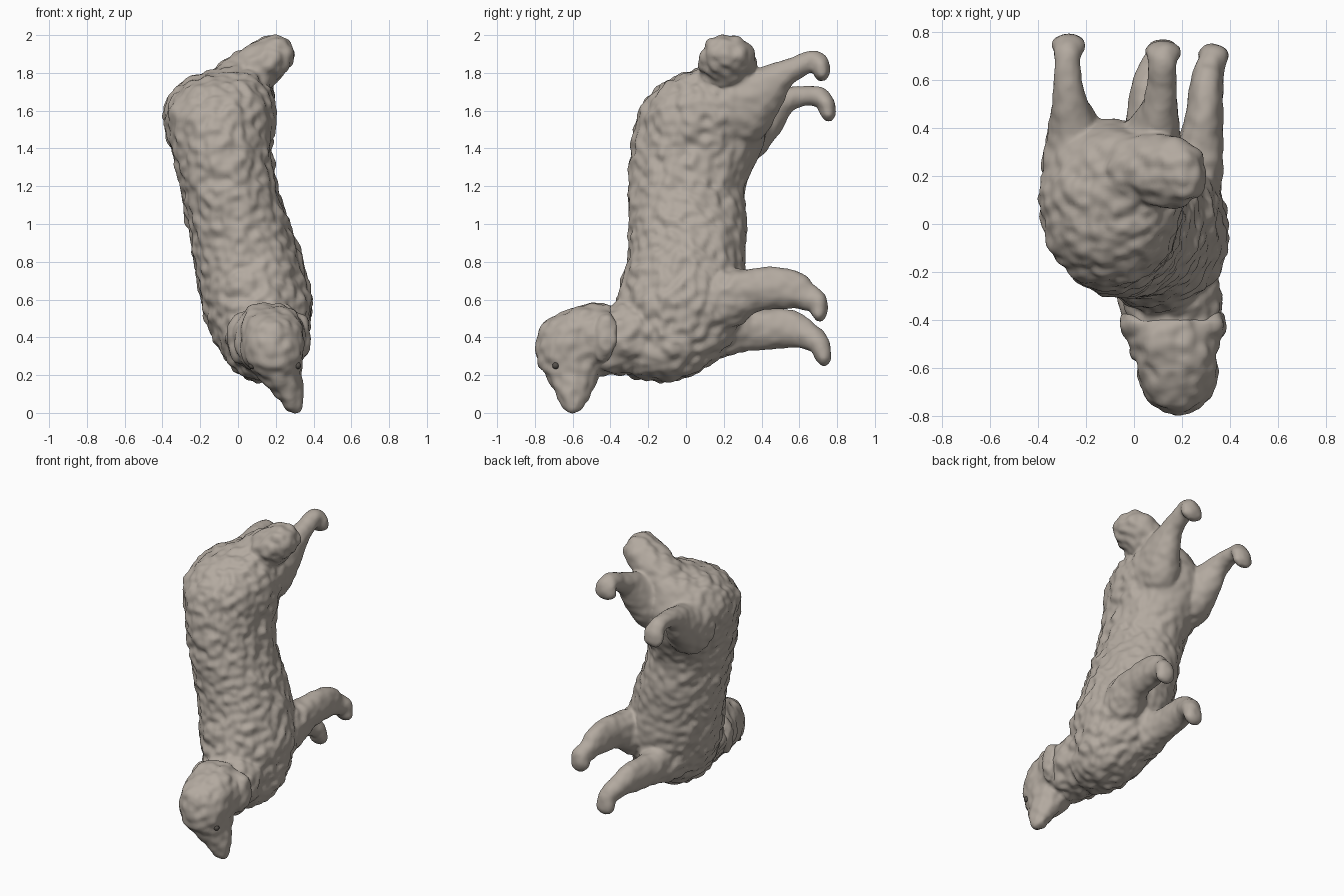
import bpy, bmesh, math
from mathutils import Vector, noise


def material(name, rgb):
    m = bpy.data.materials.new(name)
    m.diffuse_color = (*rgb, 1)
    return m


WOOL = material("wool", (0.45, 0.40, 0.35))
DARK = material("dark", (0.09, 0.08, 0.07))


def spline(rows, t):
    """Catmull-Rom point on rows of numbers, t in 0..len-1."""
    i = min(int(t), len(rows) - 2)
    u = t - i
    p0, p1, p2, p3 = (rows[max(0, min(len(rows) - 1, i + k))] for k in (-1, 0, 1, 2))
    return [0.5 * (2 * b + (c - a) * u + (2 * a - 5 * b + 4 * c - d) * u * u
                   + (3 * b - a - 3 * c + d) * u ** 3)
            for a, b, c, d in zip(p0, p1, p2, p3)]


def tube(bm, rows, axis=None, sides=48, steps=8):
    """Adds a closed elliptical loft through rows (x, y, z, half width along x, half depth)."""
    rings = []
    for s in range((len(rows) - 1) * steps + 1):
        t = s / steps
        x, y, z, a, b = spline(rows, t)
        tan = Vector(axis) if axis else (
            Vector(spline(rows, min(t + 0.15, len(rows) - 1))[:3])
            - Vector(spline(rows, max(t - 0.15, 0))[:3])).normalized()
        ux = Vector((1, 0, 0))
        ux = (ux - tan * ux.dot(tan)).normalized()
        uy = tan.cross(ux)
        rings.append([bm.verts.new(Vector((x, y, z)) + ux * max(a, .004) * math.cos(q)
                                   + uy * max(b, .004) * math.sin(q))
                      for q in (2 * math.pi * k / sides for k in range(sides))])
    for r0, r1 in zip(rings, rings[1:]):
        for k in range(sides):
            j = (k + 1) % sides
            bm.faces.new((r0[k], r0[j], r1[j], r1[k]))
    bm.faces.new(rings[0][::-1])
    bm.faces.new(rings[-1])


def finish(name, bm, mat):
    me = bpy.data.meshes.new(name)
    bm.to_mesh(me)
    bm.free()
    me.materials.append(mat)
    for p in me.polygons:
        p.use_smooth = True
    ob = bpy.data.objects.new(name, me)
    bpy.context.collection.objects.link(ob)
    return ob


def sculpt(name, bm, bump, iterations):
    """Fuses overlapping lofts, softens the joins and adds woolly lumps."""
    bmesh.ops.recalc_face_normals(bm, faces=bm.faces)
    ob = finish(name, bm, WOOL)
    rm = ob.modifiers.new("fuse", 'REMESH')
    rm.mode = 'VOXEL'
    rm.voxel_size = 0.0125
    sm = ob.modifiers.new("soften", 'SMOOTH')
    sm.factor, sm.iterations = 0.5, iterations
    dg = bpy.context.evaluated_depsgraph_get()
    me = bpy.data.meshes.new_from_object(ob.evaluated_get(dg))
    ob.modifiers.clear()
    ob.data = me
    normals = [v.normal.copy() for v in me.vertices]
    for v, n in zip(me.vertices, normals):
        p = v.co.copy()
        amount = bump * (1 - 0.7 * max(0, min(1, (p.y - 0.15) / 0.25)))
        lump = noise.noise(p * 19) + 0.6 * noise.noise(p * 9 + Vector((5, 2, 9)))
        v.co = p + n * (lump * amount + 0.003)
    if not me.materials:
        me.materials.append(WOOL)
    for p in me.polygons:
        p.use_smooth = True
    return ob


def ball(name, loc, r):
    bm = bmesh.new()
    bmesh.ops.create_uvsphere(bm, u_segments=20, v_segments=12, radius=r)
    bmesh.ops.translate(bm, vec=loc, verts=bm.verts)
    return finish(name, bm, DARK)


body = bmesh.new()

# Torso, chest (low) to rump (high)
tube(body, [
    (.14, -.15, .175, .05, .07), (.14, -.13, .20, .13, .17), (.14, -.11, .29, .205, .265),
    (.115, -.05, .42, .255, .318), (.098, -.025, .60, .29, .335), (.055, 0, .80, .285, .312),
    (.005, .01, 1.0, .27, .31), (-.05, .005, 1.2, .253, .307), (-.088, .055, 1.4, .267, .345),
    (-.098, .09, 1.58, .295, .345), (-.08, .115, 1.71, .252, .28),
    (-.04, .16, 1.79, .16, .20), (.0, .20, 1.84, .05, .08)],
    axis=(0, 0, 1), sides=80, steps=10)

# Neck
tube(body, [(.13, -.10, .45, .20, .22), (.145, -.28, .41, .21, .20),
            (.16, -.38, .39, .20, .187), (.17, -.48, .37, .165, .16),
            (.18, -.54, .36, .06, .06)], axis=(0, -1, 0))

# Tail stub
tube(body, [(-.08, .22, 1.64, .12, .14), (-.02, .23, 1.735, .13, .145),
            (.09, .225, 1.825, .122, .148), (.18, .215, 1.885, .108, .142),
            (.25, .21, 1.93, .082, .105), (.28, .21, 1.95, .02, .03)])

# Hind legs with thighs flaring into the rump
tube(body, [
    (.01, .10, 1.58, .10, .16), (.045, .27, 1.62, .145, .21), (.09, .40, 1.70, .10, .14),
    (.11, .50, 1.782, .07, .078), (.118, .60, 1.835, .057, .057), (.12, .675, 1.862, .058, .053),
    (.122, .712, 1.84, .072, .045), (.122, .718, 1.785, .072, .036), (.122, .716, 1.76, .03, .015)])
tube(body, [
    (-.18, .10, 1.50, .12, .16), (-.22, .27, 1.52, .165, .21), (-.25, .40, 1.57, .108, .14),
    (-.267, .50, 1.642, .074, .078), (-.277, .60, 1.675, .056, .053), (-.277, .69, 1.675, .052, .05),
    (-.273, .735, 1.645, .064, .046), (-.272, .755, 1.58, .066, .036), (-.272, .753, 1.545, .03, .015)])

# Front legs with shoulders flaring into the chest
tube(body, [
    (.20, .06, .58, .14, .20), (.25, .22, .61, .12, .16), (.28, .35, .65, .088, .115),
    (.295, .47, .66, .075, .11), (.302, .57, .65, .068, .10), (.312, .64, .615, .06, .072),
    (.33, .692, .585, .058, .056), (.333, .704, .52, .06, .038), (.333, .702, .485, .025, .015)])
tube(body, [
    (.06, .04, .46, .14, .20), (.05, .20, .45, .13, .16), (.045, .34, .44, .09, .112),
    (.05, .47, .445, .075, .104), (.06, .57, .44, .07, .096), (.09, .65, .405, .064, .07),
    (.115, .708, .36, .058, .054), (.12, .726, .29, .06, .038), (.12, .724, .25, .025, .015)])
sculpt("woolly_body", body, 0.017, 6)

# Head and muzzle
head = bmesh.new()
tube(head, [
    (.17, -.46, .575, .04, .04), (.17, -.50, .55, .11, .11), (.175, -.565, .475, .155, .185),
    (.18, -.598, .37, .165, .192), (.188, -.61, .27, .15, .176), (.22, -.60, .19, .115, .135),
    (.258, -.60, .12, .08, .10), (.285, -.597, .055, .056, .07), (.295, -.592, .018, .04, .045),
    (.297, -.59, .0, .012, .015)], axis=(0, 0, -1))

# Wool ruff behind the face
tube(head, [(.165, -.37, .39, .12, .12), (.165, -.40, .39, .185, .18), (.165, -.47, .39, .188, .187),
            (.17, -.56, .385, .17, .165), (.175, -.64, .37, .08, .08)], axis=(0, -1, 0))

# Drooping ears
for cx, s in ((.165, 1), (.165, -1)):
    tube(head, [(cx + s * .13, -.43, .52, .02, .02), (cx + s * .165, -.42, .47, .04, .05),
                (cx + s * .188, -.42, .39, .032, .055), (cx + s * .175, -.44, .31, .025, .045),
                (cx + s * .165, -.45, .27, .006, .01)], sides=32)
sculpt("head", head, 0.012, 4)

# Eyes and nose
for side, x in (("right", .316), ("left", .074)):
    ball(side + "_eye", (x, -.69, .25), .018)
ball("nose", (.295, -.603, .026), .026)
